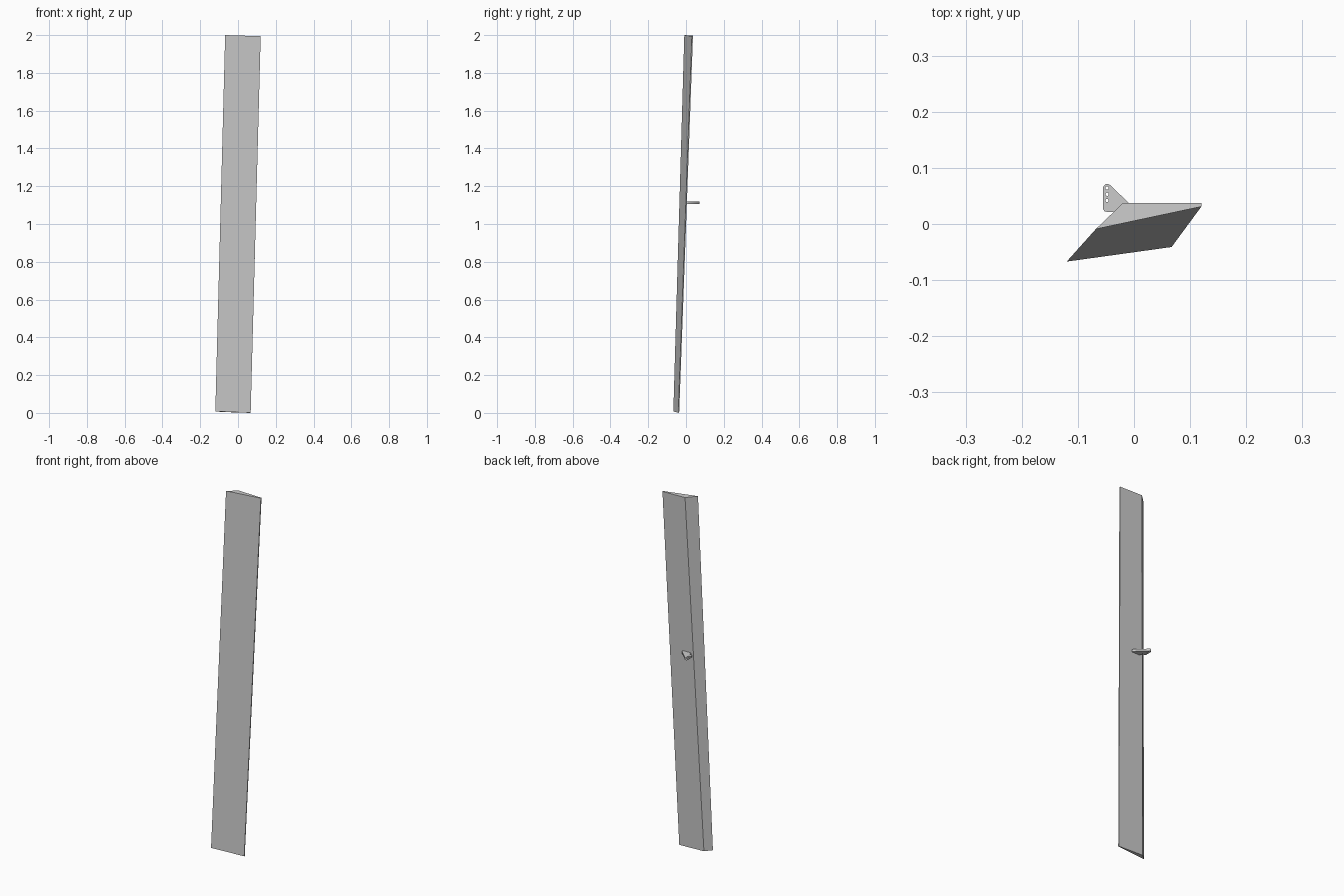
import bpy
import bmesh
import math

if "Cube" in bpy.data.objects:
    bpy.data.objects.remove(bpy.data.objects["Cube"])

# Tapered wedge panel: leaning, bevelled left edge, thin right edge
top = [(-0.068, -0.009, 2.0), (0.12, 0.031, 1.994), (0.12, 0.037, 1.994), (-0.02, 0.037, 1.997)]
bottom = [(-0.12, -0.067, 0.008), (0.067, -0.041, 0.001), (0.067, -0.036, 0.0), (-0.086, -0.036, 0.005)]
bm = bmesh.new()
t = [bm.verts.new(p) for p in top]
b = [bm.verts.new(p) for p in bottom]
bm.faces.new(t)
bm.faces.new(b[::-1])
for i in range(4):
    j = (i + 1) % 4
    bm.faces.new((b[i], b[j], t[j], t[i]))
bmesh.ops.recalc_face_normals(bm, faces=bm.faces)
mesh = bpy.data.meshes.new("wedge_panel")
bm.to_mesh(mesh)
bm.free()
bpy.context.collection.objects.link(bpy.data.objects.new("wedge_panel", mesh))

# Control horn: flat plate with three drilled holes
curve = bpy.data.curves.new("control_horn", 'CURVE')
curve.dimensions = '2D'
curve.fill_mode = 'BOTH'
curve.extrude = 0.006


def add_loop(points):
    s = curve.splines.new('POLY')
    s.points.add(len(points) - 1)
    for p, (x, y) in zip(s.points, points):
        p.co = (x, y, 0, 1)
    s.use_cyclic_u = True


add_loop([(0.018, 0.0), (0.016, 0.013), (-0.042, 0.069), (-0.046, 0.071), (-0.051, 0.071),
          (-0.055, 0.066), (-0.055, 0.026), (-0.052, 0.022), (-0.036, 0.021), (-0.032, 0.0)])
for y in (0.042, 0.053, 0.064):
    add_loop([(-0.048 + 0.003 * math.cos(k * math.tau / 12),
               y + 0.003 * math.sin(k * math.tau / 12)) for k in range(12)])
horn = bpy.data.objects.new("control_horn", curve)
horn.location.z = 1.112
bpy.context.collection.objects.link(horn)
bpy.context.view_layer.objects.active = horn
horn.select_set(True)
bpy.ops.object.convert(target='MESH')
